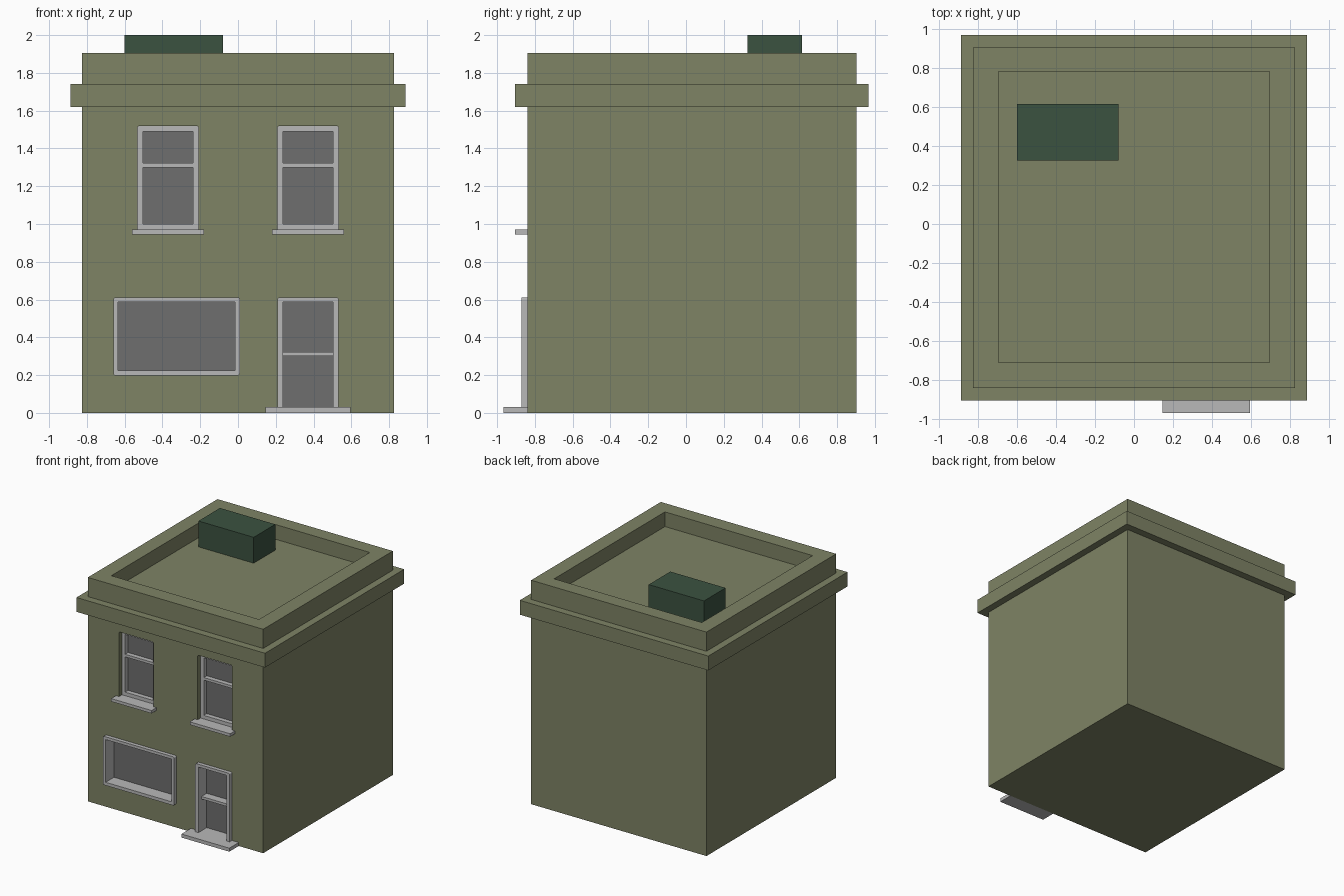
import bpy, bmesh

if "Cube" in bpy.data.objects:
    bpy.data.objects.remove(bpy.data.objects["Cube"], do_unlink=True)


def material(name, rgb):
    m = bpy.data.materials.new(name)
    m.use_nodes = True
    m.diffuse_color = (*rgb, 1)
    m.node_tree.nodes["Principled BSDF"].inputs["Base Color"].default_value = (*rgb, 1)
    return m


olive = material("olive_wall", (0.209, 0.227, 0.130))
trim = material("light_grey_trim", (0.479, 0.479, 0.479))
glass = material("dark_grey_glass", (0.156, 0.156, 0.156))
green = material("dark_green", (0.044, 0.084, 0.051))


def box(name, x, y, z, mat, round_from=None):
    """Box from (min, max) ranges; rounds y-parallel edges above height round_from."""
    bm = bmesh.new()
    bmesh.ops.create_cube(bm, size=1)
    for v in bm.verts:
        v.co = [r[0] if c < 0 else r[1] for c, r in zip(v.co, (x, y, z))]
    if round_from is not None:
        edges = [e for e in bm.edges
                 if abs(e.verts[0].co.y - e.verts[1].co.y) > 1e-4
                 and e.verts[0].co.z > round_from]
        bmesh.ops.bevel(bm, geom=edges, offset=0.012, segments=3,
                        profile=0.5, affect='EDGES')
    me = bpy.data.meshes.new(name)
    bm.to_mesh(me)
    bm.free()
    me.materials.append(mat)
    ob = bpy.data.objects.new(name, me)
    bpy.context.collection.objects.link(ob)
    return ob


def cut(target, cutter):
    """Subtract cutter from target and delete the cutter."""
    cutter.hide_render = True
    mod = target.modifiers.new("cut", 'BOOLEAN')
    mod.operation = 'DIFFERENCE'
    mod.solver = 'EXACT'
    mod.object = cutter
    bpy.context.view_layer.objects.active = target
    bpy.ops.object.modifier_apply(modifier=mod.name)
    bpy.data.objects.remove(cutter, do_unlink=True)


WALL, GLASS, BACK = -0.84, -0.76, -0.75

# Main block with sunken roof, cornice band and roof unit
body = box("building_body", (-0.825, 0.825), (WALL, 0.903), (0, 1.905), olive)
cut(body, box("roof_cutter", (-0.695, 0.695), (-0.71, 0.78), (1.78, 2.1), olive))
box("cornice", (-0.887, 0.887), (-0.904, 0.967), (1.62, 1.742), olive)
box("roof_unit", (-0.60, -0.08), (0.325, 0.615), (1.78, 2.0), green)


def opening(name, x, z, inner_z, width, front, floor, round_from, bar=None):
    """Cut a hole in the wall and fit a frame, pane and optional crossbar."""
    cut(body, box("hole_cutter", x, (-1, BACK), (floor, z[1]), olive, round_from))
    inner_x = (x[0] + width, x[1] - width)
    frame = box(name + "_frame", x, (front, BACK), z, trim, round_from)
    cut(frame, box("frame_cutter", inner_x, (-1, 0), inner_z, trim))
    box(name + "_pane", inner_x, (GLASS, BACK), (max(inner_z[0], z[0]), inner_z[1]), glass)
    if bar:
        box(name + "_crossbar", inner_x, (bar[0], GLASS), bar[1:], trim)


# Upper windows, recessed, each with a projecting sill
for side, cx in (("right", -0.37), ("left", 0.37)):
    opening("upper_window_" + side, (cx - 0.162, cx + 0.162), (0.97, 1.52),
            (1.0, 1.49), 0.03, -0.80, 0.96, 1.2, (-0.80, 1.30, 1.322))
    box("upper_sill_" + side, (cx - 0.19, cx + 0.19), (-0.905, BACK), (0.945, 0.97), trim)

# Wide ground floor window, frame standing proud of the wall
opening("shop_window", (-0.66, 0.01), (0.198, 0.612), (0.225, 0.588),
        0.025, -0.872, 0.198, 0)

# Front door with step and threshold
opening("door", (0.208, 0.532), (0.03, 0.612), (0.0, 0.588), 0.03, -0.872,
        0.02, 0.3, (-0.83, 0.30, 0.322))
box("door_step", (0.145, 0.595), (-0.967, WALL), (0, 0.03), trim)
box("door_threshold", (0.209, 0.531), (WALL, BACK), (0.015, 0.03), trim)
